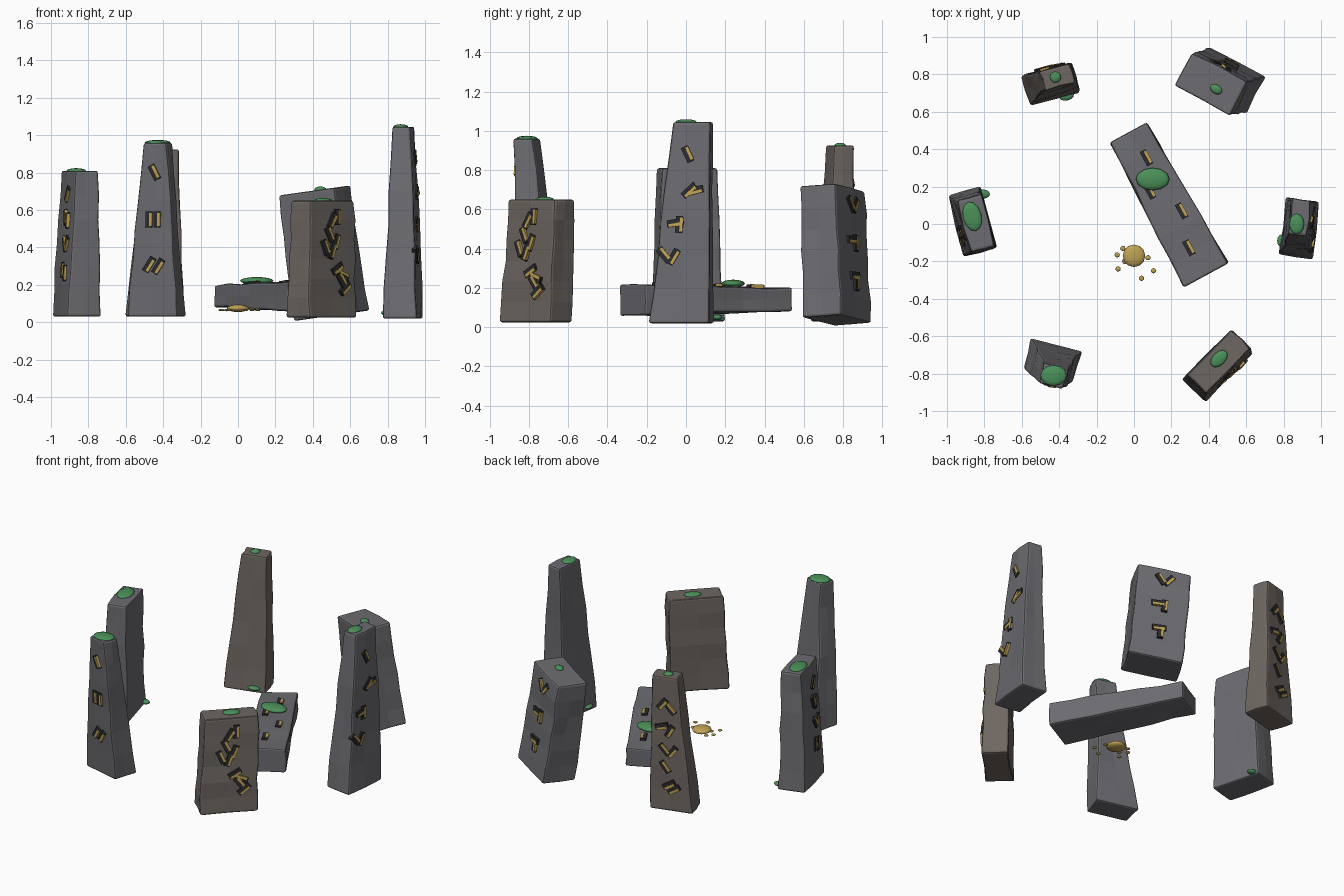
import bpy, bmesh, random
from math import radians, cos, sin
from mathutils import Vector, Matrix

if "Cube" in bpy.data.objects:
    bpy.data.objects.remove(bpy.data.objects["Cube"])

random.seed(4)


def material(name, color):
    m = bpy.data.materials.new(name)
    m.diffuse_color = (*color, 1)
    m.use_nodes = True
    m.node_tree.nodes["Principled BSDF"].inputs["Base Color"].default_value = m.diffuse_color
    return m


GREY = material("slate", (0.15, 0.15, 0.165))
BROWN = material("warm_stone", (0.155, 0.135, 0.12))
DARK = material("groove", (0.025, 0.025, 0.028))
GOLD = material("gold", (0.52, 0.36, 0.09))
GREEN = material("moss", (0.07, 0.28, 0.1))


def finish(bm, name, mat):
    bmesh.ops.recalc_face_normals(bm, faces=bm.faces)
    me = bpy.data.meshes.new(name)
    bm.to_mesh(me)
    bm.free()
    ob = bpy.data.objects.new(name, me)
    me.materials.append(mat)
    bpy.context.collection.objects.link(ob)
    return ob


def blob(name, pos, size, mat, turn=0):
    """Squashed sphere for moss and embers."""
    bm = bmesh.new()
    bmesh.ops.create_uvsphere(bm, u_segments=12, v_segments=8, radius=1)
    bm.transform(Matrix.Translation(pos) @ Matrix.Rotation(radians(turn), 4, 'Z')
                 @ Matrix.Diagonal((*size, 1)))
    ob = finish(bm, name, mat)
    for p in ob.data.polygons:
        p.use_smooth = True


def stone(name, p0, p1, out, tan, size0, size1, mat, strokes):
    """Tapered rough slab from p0 to p1; `out` is the carved side, `tan` runs across it.
    strokes: (fraction along the slab, sideways offset, lean from the long axis)."""
    p0, p1 = Vector(p0), Vector(p1)
    size0, size1 = Vector(size0), Vector(size1)
    loop = [(-1, -1), (0, -1), (1, -1), (1, 0), (1, 1), (0, 1), (-1, 1), (-1, 0)]
    rings, bm = [], bmesh.new()
    for i in range(7):
        f = i / 6
        c, s = p0.lerp(p1, f), size0.lerp(size1, f) / 2
        rough = 0.006
        rings.append([bm.verts.new(c + out * (a * s.x + random.uniform(-rough, rough))
                                   + tan * (b * s.y + random.uniform(-rough, rough)))
                      for a, b in loop])
    for r, q in zip(rings, rings[1:]):
        for k in range(8):
            bm.faces.new((r[k], r[(k + 1) % 8], q[(k + 1) % 8], q[k]))
    for r, c in ((rings[0], p0), (rings[-1], p1)):
        v = bm.verts.new(c)
        for k in range(8):
            bm.faces.new((r[k], r[(k + 1) % 8], v))
    ob = finish(bm, name, mat)
    bev = ob.modifiers.new("worn_edges", 'BEVEL')
    bev.width, bev.segments = 0.012, 2
    bev.limit_method, bev.angle_limit = 'ANGLE', radians(45)

    # carved strokes: dark groove with a gold inlay along one side
    face = lambda f: p0.lerp(p1, f) + out * (size0.x + (size1.x - size0.x) * f) / 2
    up = (face(1) - face(0)).normalized()
    nrm = tan.cross(up).normalized()
    if nrm.dot(out) < 0:
        nrm = -nrm
    groove, inlay = bmesh.new(), bmesh.new()
    for f, u, lean in strokes:
        a = radians(lean)
        along = up * cos(a) + tan * sin(a)
        side = tan * cos(a) - up * sin(a)
        for b, off, wid, ln, dep in ((groove, 0, 0.036, 0.085, 0.024),
                                     (inlay, 0.011, 0.016, 0.07, 0.03)):
            m = Matrix((side * wid, along * ln, nrm * dep)).transposed().to_4x4()
            m.translation = face(f) + tan * u + side * off
            bmesh.ops.create_cube(b, size=1, matrix=m)
    finish(groove, name + "_grooves", DARK)
    finish(inlay, name + "_inlay", GOLD)


def standing(name, p0, p1, angle, size0, size1, mat, strokes, tilt=0):
    a = radians(angle)
    out = Vector((cos(a), sin(a), tilt * cos(a)))
    tan = Vector((-sin(a), cos(a), -tilt * sin(a)))
    stone(name, p0, p1, out, tan, size0, size1, mat, strokes)


# ring of six standing stones
standing("left_stone", (-0.865, 0.01, 0.03), (-0.845, 0, 0.81), 195,
         (0.18, 0.34), (0.13, 0.29), GREY,
         [(.84, .03, 35), (.68, .02, -20), (.66, .06, 0), (.5, .03, -35), (.5, .07, 30),
          (.32, .02, 0), (.3, .07, 0)])
standing("right_stone", (0.883, -0.025, 0.02), (0.885, 0.035, 1.045), -7,
         (0.18, 0.31), (0.1, 0.19), GREY,
         [(.84, -.01, -28), (.66, .01, 45), (.66, .04, 75), (.5, -.05, 80), (.49, -.03, 0),
          (.34, -.1, -42), (.33, -.05, 28)])
standing("front_left_stone", (-0.437, -0.725, 0.03), (-0.43, -0.813, 0.96), -105,
         (0.17, 0.28), (0.11, 0.13), GREY,
         [(.83, 0, -28), (.56, -.025, 0), (.56, .02, 0), (.3, -.02, 32), (.29, .03, 32)])
standing("front_right_stone", (0.447, -0.765, 0.025), (0.452, -0.735, 0.65), -45,
         (0.17, 0.36), (0.15, 0.34), BROWN,
         [(.83, -.01, 30), (.86, .03, 0), (.71, -.03, -28), (.65, .02, 20), (.6, -.06, -25),
          (.57, -.01, 20), (.42, .03, 60), (.36, .07, -70), (.32, .06, -40), (.25, .09, 50)])
standing("back_right_stone", (0.5, 0.77, 0.035), (0.41, 0.75, 0.705), 62,
         (0.22, 0.34), (0.2, 0.34), GREY,
         [(.87, -.02, -35), (.87, .03, 35), (.6, -.02, 85), (.58, .02, 0), (.33, 0, 85),
          (.28, .01, 0)], tilt=0.14)
standing("back_left_stone", (-0.445, 0.75, 0.03), (-0.41, 0.785, 0.925), 105,
         (0.17, 0.28), (0.1, 0.17), BROWN,
         [(.8, -.02, 40), (.77, .03, -40), (.63, -.03, 75), (.6, .02, 30), (.46, -.02, -40),
          (.45, .03, 40), (.33, -.02, -35), (.2, 0, 60), (.17, .03, 60)])

# fallen slab, carved side up
axis = Vector((-0.415, 0.765, 0)).normalized()
stone("fallen_slab", (0.385, -0.275, 0.14), (-0.03, 0.49, 0.14), Vector((0, 0, 1)),
      axis.cross((0, 0, 1)), (0.155, 0.275), (0.12, 0.22), GREY,
      [(.2, -.01, 0), (.42, .05, 0), (.62, -.05, 0), (.81, .02, 0)])

# moss caps on the tops and a few patches at the feet
for i, (pos, size, turn) in enumerate((
        ((-0.865, 0.04, 0.81), (0.05, 0.08, 0.014), 15),
        ((0.87, 0.0, 1.045), (0.04, 0.055, 0.014), 0),
        ((-0.43, -0.81, 0.96), (0.07, 0.055, 0.015), 0),
        ((0.455, -0.72, 0.652), (0.055, 0.035, 0.012), 45),
        ((0.44, 0.72, 0.71), (0.035, 0.025, 0.016), -30),
        ((-0.42, 0.785, 0.925), (0.03, 0.03, 0.014), 0),
        ((0.1, 0.24, 0.222), (0.09, 0.06, 0.02), 0),
        ((-0.36, 0.685, 0.06), (0.04, 0.025, 0.014), 15),
        ((0.79, -0.09, 0.05), (0.025, 0.035, 0.014), 0),
        ((-0.81, 0.16, 0.05), (0.04, 0.025, 0.014), 0))):
    blob(f"moss_{i}", pos, size, GREEN, turn)

# gold offering with scattered beads
blob("offering", (0.0, -0.17, 0.075), (0.06, 0.06, 0.02), GOLD)
for i, (x, y) in enumerate(((-.06, -.13), (-.09, -.165), (-.05, -.2), (-.085, -.24),
                            (.04, -.29), (.105, -.25), (.075, -.18))):
    blob(f"bead_{i}", (x, y, 0.065), (0.014, 0.014, 0.006), GOLD)
